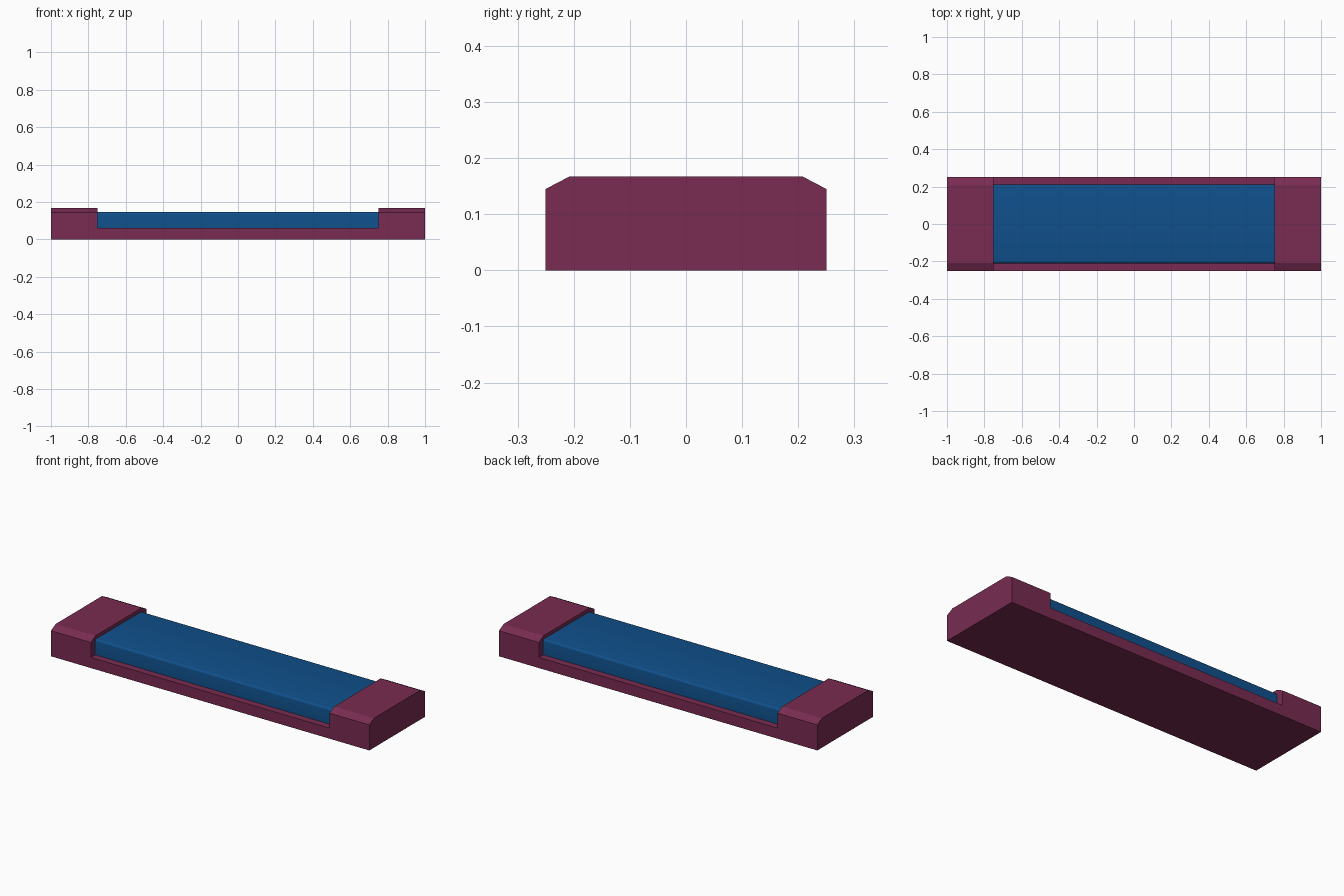
import bpy, bmesh

if "Cube" in bpy.data.objects:
    bpy.data.objects.remove(bpy.data.objects["Cube"])


def material(name, color):
    m = bpy.data.materials.new(name)
    m.diffuse_color = (*color, 1)
    m.use_nodes = True
    m.node_tree.nodes["Principled BSDF"].inputs["Base Color"].default_value = m.diffuse_color
    return m


def box(name, lo, hi):
    bpy.ops.mesh.primitive_cube_add(size=1, location=[(a + b) / 2 for a, b in zip(lo, hi)])
    ob = bpy.context.object
    ob.name = name
    ob.scale = [b - a for a, b in zip(lo, hi)]
    bpy.ops.object.transform_apply(location=True, rotation=False, scale=True)
    return ob


def extrude_x(name, profile, half):
    # Extrude a closed (y, z) profile from -half to +half along x
    bm = bmesh.new()
    face = bm.faces.new([bm.verts.new((-half, y, z)) for y, z in profile])
    new = bmesh.ops.extrude_face_region(bm, geom=[face])["geom"]
    verts = [v for v in new if isinstance(v, bmesh.types.BMVert)]
    bmesh.ops.translate(bm, verts=verts, vec=(2 * half, 0, 0))
    bmesh.ops.recalc_face_normals(bm, faces=bm.faces)
    me = bpy.data.meshes.new(name)
    bm.to_mesh(me)
    bm.free()
    ob = bpy.data.objects.new(name, me)
    bpy.context.collection.objects.link(ob)
    return ob


# Base with chamfered raised ends: one long profile with the middle cut away
right = [(0.25, 0), (0.25, 0.145), (0.208, 0.167)]
profile = right + [(-y, z) for y, z in reversed(right)]
base = extrude_x("base", profile, 1)
base.data.materials.append(material("maroon", (0.19, 0.025, 0.083)))
cutter = box("middle_cutter", (-0.75, -0.4, 0.06), (0.75, 0.4, 0.3))
cut = base.modifiers.new("recess", "BOOLEAN")
cut.operation = "DIFFERENCE"
cut.object = cutter
bpy.context.view_layer.objects.active = base
bpy.ops.object.modifier_apply(modifier=cut.name)
bpy.data.objects.remove(cutter)

# Inset panel with softly rounded long top edges
panel = box("panel", (-0.75, -0.21, 0.06), (0.75, 0.21, 0.147))
panel.data.materials.append(material("blue", (0.005, 0.08, 0.26)))
bm = bmesh.new()
bm.from_mesh(panel.data)
edges = [e for e in bm.edges
         if all(v.co.z > 0.1 for v in e.verts) and abs(e.verts[0].co.x - e.verts[1].co.x) > 1]
bmesh.ops.bevel(bm, geom=edges, offset=0.012, segments=4, profile=0.5, affect="EDGES")
bm.to_mesh(panel.data)
bm.free()
bpy.ops.object.select_all(action="DESELECT")
panel.select_set(True)
bpy.context.view_layer.objects.active = panel
bpy.ops.object.shade_smooth_by_angle()
